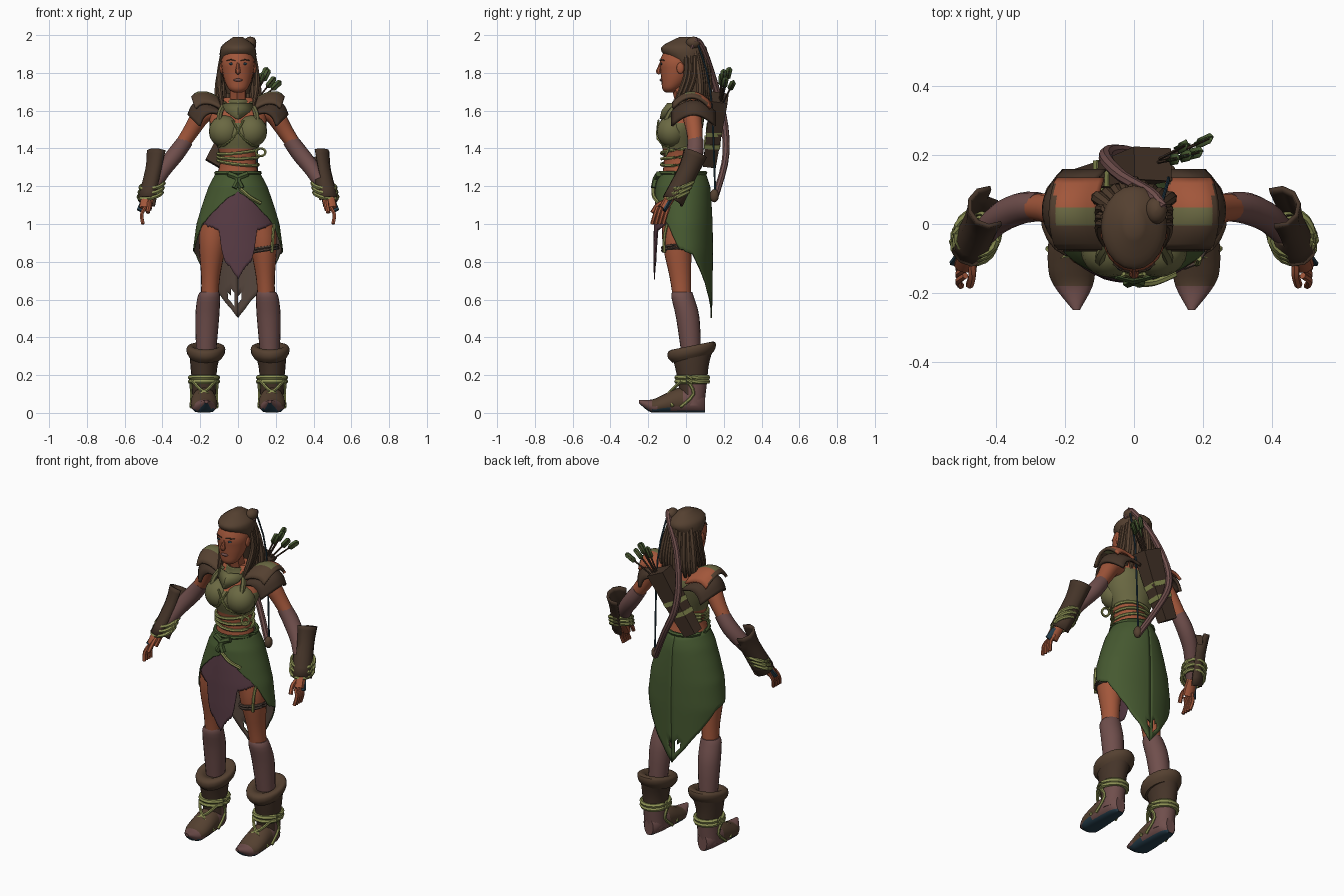
import bpy, bmesh, math, random
from mathutils import Vector as V

random.seed(4)
cube = bpy.data.objects.get("Cube")
if cube:
    bpy.data.objects.remove(cube)
made = []


def colour(name, red, green, blue):
    material = bpy.data.materials.new(name)
    material.use_nodes = True
    material.diffuse_color = (red, green, blue, 1)
    shader = material.node_tree.nodes["Principled BSDF"]
    shader.inputs["Base Color"].default_value = material.diffuse_color
    return material


SKIN = colour("skin", .36, .094, .043)
BROWN = colour("brown leather", .09, .052, .03)
DARK = colour("dark leather", .06, .035, .022)
SOCK = colour("dusty rose wool", .16, .077, .072)
PLUM = colour("plum cloth", .1, .045, .06)
GREEN = colour("forest green", .061, .1, .03)
OLIVE = colour("olive cloth", .145, .14, .055)
VINE = colour("vine cord", .27, .29, .09)
TEAL = colour("dark teal", .02, .05, .075)
LINING = colour("grey lining", .09, .06, .046)


def spline(points, steps=3):
    """Smooth path through tuples of any length."""
    last, out = len(points) - 1, []
    for i in range(last):
        near = [points[max(0, min(last, i + shift))] for shift in (-1, 0, 1, 2)]
        for step in range(steps):
            t = step / steps
            out.append(tuple(b + t / 2 * (c - a + t * (2*a - 5*b + 4*c - d + t * (3*(b - c) + d - a)))
                             for a, b, c, d in zip(*near)))
    return out + [tuple(points[-1])]


def table(rows, key):
    """Linear interpolation in rows of (key, values...)."""
    for low, high in zip(rows, rows[1:]):
        if key <= high[0]:
            t = max(0, (key - low[0]) / (high[0] - low[0]))
            return [p + (q - p) * t for p, q in zip(low[1:], high[1:])]
    return rows[-1][1:]


def circle(count, offset=0):
    return [math.tau * (i + offset) / count for i in range(count)]


def grid(name, rows, mats, wrap=True, caps=True, loop=False, rule=None, drop=None, solid=0, lined=False):
    bm = bmesh.new()
    verts = [[bm.verts.new(p) for p in row] for row in rows]
    count, across = len(verts), len(verts[0])
    for i in range(count if loop else count - 1):
        a, b = verts[i], verts[(i + 1) % count]
        for j in range(across if wrap else across - 1):
            k = (j + 1) % across
            bm.faces.new((a[j], b[j], b[k], a[k]))
    if caps and wrap and not loop:
        bm.faces.new(verts[0])
        bm.faces.new(verts[-1])
    if not lined:
        bmesh.ops.recalc_face_normals(bm, faces=bm.faces)
    bm.normal_update()
    if drop:
        gone = [f for f in bm.faces if drop(f.calc_center_median())]
        bmesh.ops.delete(bm, geom=gone, context='FACES')
    for face in bm.faces:
        face.material_index = rule(face.calc_center_median(), face.normal) if rule else 0
    mesh = bpy.data.meshes.new(name)
    bm.to_mesh(mesh)
    bm.free()
    for mat in mats if isinstance(mats, list) else [mats]:
        mesh.materials.append(mat)
    ob = bpy.data.objects.new(name, mesh)
    bpy.context.collection.objects.link(ob)
    if solid:
        shell = ob.modifiers.new("thickness", 'SOLIDIFY')
        shell.thickness = solid
        shell.material_offset = int(lined)
    made.append(ob)


def loft(name, rings, mats, sides=20, steps=3, **options):
    """Stacked ellipses: x, y, z, x radius, y radius, slope along y."""
    rows = [[(x + rx * math.cos(a), y + ry * math.sin(a), z + slope * ry * math.sin(a)) for a in circle(sides)]
            for x, y, z, rx, ry, slope in spline([(*r, 0)[:6] for r in rings], steps)]
    grid(name, rows, mats, **options)


def tube(name, points, mats, sides=8, steps=3, flat=1, loop=False, **options):
    """Round section along a path of x, y, z, radius."""
    path, rows = spline(points, steps), []
    for i, p in enumerate(path):
        after = path[(i+1) % len(path)] if loop else path[min(i+1, len(path)-1)]
        before = path[i-1] if loop or i else path[0]
        t = (V(after[:3]) - V(before[:3])).normalized()
        u = t.cross(V((.1, 1, .1))).normalized()
        w = t.cross(u)
        rows.append([V(p[:3]) + p[3] * (u * math.cos(a) + w * flat * math.sin(a)) for a in circle(sides, .5)])
    grid(name, rows, mats, loop=loop, **options)


def cord(name, radius, points, mat, **options):
    tube(name, [(*p, radius) for p in points], mat, 6, **options)


def hoop(name, centre, rx, ry, radius, mat, tilt_x=0, tilt_y=0):
    x, y, z = centre
    cord(name, radius, [(x + rx * math.cos(a), y + ry * math.sin(a), z + tilt_x * math.cos(a) + tilt_y * math.sin(a))
                        for a in circle(18)], mat, steps=1, loop=True)


def ball(name, centre, radii, mat):
    x, y, z = centre
    rx, ry, rz = radii
    bands = [math.pi * (i + .1) / 8.2 for i in range(9)]
    loft(name, [(x, y, z - rz * math.cos(a), rx * math.sin(a), ry * math.sin(a)) for a in bands], mat, steps=1)


# Torso and cropped top
loft("torso", [(0, -.02, 1.2, .135, .115), (0, -.03, 1.3, .1, .09), (0, -.03, 1.38, .1, .09),
               (0, -.03, 1.49, .145, .115), (0, 0, 1.56, .15, .095), (0, .01, 1.62, .14, .07),
               (0, .01, 1.67, .07, .05)], [SKIN, OLIVE], sides=28, steps=5,
     rule=lambda c, n: int(1.4 < c.z < (1.53 if n.y < .1 else 1.6)))
cord("neck", .047, [(0, 0, 1.6), (0, -.015, 1.67), (0, -.04, 1.76)], SKIN)
loft("collar", [(0, 0, 1.59, .095, .09), (0, 0, 1.63, .07, .07), (0, -.01, 1.66, .055, .055)],
     OLIVE, caps=False, solid=.008)
grid("collar_point", [[(-w, y + w / 3, z), (0, y - .01, z), (w, y + w / 3, z)]
                      for w, y, z in ((.085, -.09, 1.64), (.07, -.12, 1.6), (.01, -.13, 1.555))],
     OLIVE, wrap=False, solid=.01)
for s, side in ((1, "left"), (-1, "right")):
    ball(side + "_bust", (s * .07, -.075, 1.49), (.085, .08, .085), OLIVE)
    cord(side + "_top_strap", .015, [(s*.1, -.11, 1.54), (s*.095, -.085, 1.59), (s*.07, -.04, 1.64)], OLIVE)
    cord(side + "_bodice_cord", .006, [(s*-.03, -.145, 1.55), (s*.03, -.15, 1.45), (s*.1, -.09, 1.41)], VINE)
for i in range(3):
    hoop("waist_cord", (0, -.03, 1.325 + i * .03), .107, .1, .009, VINE, .012 * (i - 1), .01)
hoop("cord_loop", (.12, -.1, 1.38), .025, .01, .007, VINE, 0, .02)

# Skirt and loincloth
FLARE = [(.5, .2, .155), (.85, .24, .16), (1, .22, .158), (1.1, .19, .153), (1.2, .155, .145), (1.28, .112, .118)]


def drape(name, hem, mats, reach, scale, top, cols=72, drop=None):
    """Cloth hung round the hips; the hem height depends on the angle from the front."""
    angles = [reach * (2 * j / cols - 1) for j in range(cols + 1)]
    ends = [table(hem, abs(a))[0] + random.uniform(-.005, .005) for a in angles]
    rows = []
    for i in range(21):
        row = []
        for angle, end in zip(angles, ends):
            z = top + (end - top) * i / 20
            rx, ry = table(FLARE, z)
            a = math.radians(angle)
            row.append((scale * rx * math.sin(a), -.017 - scale * ry * math.cos(a), z))
        rows.append(row)
    grid(name, rows, mats, wrap=False, drop=drop, solid=.007, lined=True)


drape("skirt", [(0, 1.17), (25, 1.12), (60, 1), (82, .87), (110, .84), (150, .64), (180, .505)],
      [GREEN, LINING], 180, 1, 1.275,
      drop=lambda c: c.y > 0 and abs(c.z - .61) < .03 and (abs(c.x + .04) < .018 or abs(c.x - .015) < .01))
drape("loincloth", [(0, .71), (10, .77), (18, .8), (28, .97), (60, 1)], [PLUM, PLUM], 60, .97, 1.24)
cord("skirt_trim", .01, [(.01, -.174, 1.19), (.06, -.17, 1.145), (.12, -.145, 1.11)], VINE)
hoop("belt", (0, -.017, 1.27), .115, .12, .012, GREEN)
for s in (1, -1):
    cord("belt_knot", .016, [(s * .05, -.145, 1.265), (0, -.16, 1.24), (s * .02, -.17, 1.19)], GREEN)

# Head and face
loft("head", [(0, -.085, 1.697, .024, .024), (0, -.08, 1.715, .05, .045), (0, -.06, 1.755, .07, .07),
              (0, -.045, 1.81, .084, .09), (0, -.04, 1.87, .087, .097), (0, -.03, 1.96, .05, .06)], SKIN)
tube("nose", [(0, -.13, 1.86, .007), (0, -.14, 1.83, .01), (0, -.145, 1.807, .015), (0, -.137, 1.797, .008)], SKIN)
ball("lips", (0, -.13, 1.762), (.024, .01, .008), SOCK)
for s in (1, -1):
    ball("eye", (s * .035, -.13, 1.848), (.014, .006, .006), TEAL)
    cord("brow", .003, [(s * .014, -.138, 1.866), (s * .038, -.133, 1.87), (s * .06, -.115, 1.866)], DARK)
    ball("ear", (s * .087, -.03, 1.825), (.01, .02, .03), SKIN)

# Hair and long locks
loft("hair", [(0, .055, 1.69, .06, .045), (0, .03, 1.82, .09, .07), (0, 0, 1.88, .096, .1),
              (0, -.01, 1.92, .095, .122), (0, -.01, 1.95, .08, .105), (0, 0, 1.99, .025, .035)], BROWN, steps=4)
for i in range(9):
    x = (i - 4) * .022
    y = .1 - abs(x) / 2
    tube("back_lock", [(x * .7, y - .01, 1.93, .016), (x, y + .01, 1.82, .02), (x * 1.2, y + .02, 1.7, .02),
                       (x * 1.2, y, random.uniform(1.53, 1.63), .009)], BROWN)
for s in (1, -1):
    for y in (0, .02, .045):
        tube("side_lock", [(s * .085, y, 1.89, .012), (s * .1, y, 1.79, .014), (s * .095, y - .03, 1.7, .015),
                           (s * .08, y - .07, random.uniform(1.59, 1.64), .007)], BROWN)
ball("hair_knot", (.065, .04, 1.96), (.032, .04, .032), BROWN)

for s, side in ((1, "left"), (-1, "right")):
    # Arms, sleeves and hands
    tube(side + "_upper_arm", [(s*.13, .02, 1.6, .05), (s*.19, .03, 1.58, .052), (s*.25, .045, 1.49, .043),
                               (s*.31, .05, 1.4, .037)], SKIN, 14)
    tube(side + "_sleeve", [(s*.275, .05, 1.445, .042), (s*.33, .045, 1.37, .046), (s*.4, .01, 1.28, .042),
                            (s*.465, -.065, 1.16, .03)], SOCK, 14)
    tube(side + "_palm", [(s*.463, -.06, 1.17, .026), (s*.48, -.09, 1.13, .034), (s*.49, -.12, 1.08, .034)],
         SKIN, 10, flat=.75)
    for i in range(4):
        y = i * .02 - .03
        cord(side + "_finger", .01, [(s*.49, y - .12, 1.09), (s*.51, y - .135, 1.05), (s*.503, y - .15, 1)], SKIN)
    cord(side + "_thumb", .012, [(s*.47, -.11, 1.12), (s*.47, -.15, 1.1), (s*.478, -.178, 1.06)], SKIN)
    cord(side + "_glove_back", .019, [(s*.495, -.08, 1.13), (s*.52, -.115, 1.07)], TEAL, flat=.5)
    # Bracers open on the inner side
    tube(side + "_bracer", [(s*.42, .05, 1.375, .066), (s*.437, .01, 1.28, .056), (s*.474, -.07, 1.12, .06)], DARK,
         10, caps=False, drop=lambda c: abs(c.x) < .42 + (1.25 - c.z) * .2, solid=.012)
    for i in range(3):
        hoop(side + "_wrist_cord", (s * (.465 - i * .005), i * .012 - .05, 1.155 + i * .025),
             .062, .062, .011, VINE, s * -.012, .018)
    # Layered shoulder pads
    for name, profile, middle, reach, bend, mats, rule in (
            ("upper", [(.105, 1.675), (.16, 1.7), (.215, 1.7), (.248, 1.675)], .03, .105, .02, [BROWN, OLIVE, SKIN],
             lambda c, n: 0 if c.y < 0 or abs(c.x) > .228 else 1 if c.y < .05 else 2),
            ("lower", [(.14, 1.645), (.2, 1.655), (.245, 1.63), (.268, 1.58)], .04, .12, .06, DARK, None)):
        grid(side + "_shoulder_pad_" + name,
             [[(s * (x - bend * t * t), middle + reach * t, z - t * t * .06) for x, z in spline(profile)]
              for t in (i / 6 - 1 for i in range(13))], mats, wrap=False, rule=rule, solid=.016)
    # Legs and stockings
    loft(side + "_thigh", [(s*.09, -.03, 1.1, .09, .1), (s*.125, -.043, .97, .08, .085), (s*.136, -.045, .87, .07, .075),
                           (s*.145, -.03, .72, .05, .057), (s*.15, -.02, .6, .046, .048)], SKIN)
    loft(side + "_stocking", [(s*.15, -.02, .64, .05, .053), (s*.155, -.017, .61, .06, .06), (s*.163, .01, .5, .063, .062),
                              (s*.17, .03, .28, .05, .05)], SOCK)
    # Boots
    foot_x = s * .18
    loft(side + "_boot_shaft", [(foot_x, .035, .04, .062, .062), (foot_x, .035, .16, .064, .076),
                                (foot_x, .03, .25, .072, .09), (s*.172, .03, .33, .085, .11)], [DARK, SOCK],
         rule=lambda c, n: int(c.z < .15 and c.y > .01))
    loft(side + "_boot_cuff", [(s*.17, .03, z, rx, rx * 1.25, .2) for z, rx in
                               ((.285, .08), (.315, .1), (.348, .1), (.355, .075), (.335, .045))], BROWN)
    foot = spline([(.1, .05, .03, .045), (.06, .062, .058, .06), (-.04, .062, .068, .062), (-.12, .045, .07, .045),
                   (-.18, .034, .056, .032), (-.25, .06, .01, .008)], 4)
    grid(side + "_shoe", [[(foot_x + rx * math.cos(a) - s * max(0, -y - .15) / 8, y, max(.002, z + rz * 1.15 * math.sin(a)))
                           for a in circle(16)] for y, z, rx, rz in foot], [SOCK, BROWN, TEAL],
         rule=lambda c, n: 2 if c.z < .012 or n.z < -.6 else int(-.18 < c.y < -.01 and c.z > .03))
    for z in (.166, .188):
        hoop(side + "_ankle_cord", (foot_x, .033, z), .073, .084, .013, VINE)
    for e in (1, -1):
        cord(side + "_instep_cord", .009, [(foot_x - e*.06, -.025, .17), (foot_x - e*.02, -.07, .125),
                                           (foot_x + e*.035, -.095, .09), (foot_x + e*.07, -.07, .035)], VINE)
        cord(side + "_heel_cord", .009, [(foot_x + e*.07, .01, .17), (foot_x + e*.066, .04, .1),
                                         (foot_x + e*.068, -.03, .03)], VINE)

# Thigh strap on one leg
for z in (.86, .875):
    hoop("thigh_strap", (.137, -.045, z), .075, .08, .008, LINING, .012)
cord("thigh_cord", .008, [(.19, -.1, 1), (.185, -.115, .93), (.18, -.115, .85)], VINE)

# Quiver and arrows
tube("quiver", [(-.135, .125, 1.32, .06), (-.03, .15, 1.5, .072), (.055, .175, 1.67, .085)], DARK, 4, steps=1, flat=.8)
for x, y, z in ((-.075, .14, 1.42), (-.04, .15, 1.485)):
    tube("quiver_band", [(x, y, z, .073), (x + .012, y, z + .022, .075)], VINE, 4, steps=1, flat=.82)
cord("quiver_strap", .014, [(.1, .13, 1.62), (.13, .06, 1.65), (.12, -.03, 1.63)], BROWN)
for tip in (V((.125, .19, 1.79)), V((.16, .2, 1.81)), V((.22, .25, 1.75)), V((.15, .23, 1.82)), V((.19, .21, 1.77))):
    base = V((.03 + tip.x / 8, .175, 1.6))
    cord("arrow_shaft", .005, [base, tip], DARK, steps=1)
    along = (tip - base).normalized()
    for axis in (V((0, 1, 0)), V((1, 0, 0))):
        across = along.cross(axis).normalized()
        grid("arrow_feather", [[tip - along * back - across * width, tip - along * back + across * width]
                               for back, width in ((.06, .005), (.05, .016), (0, .016), (-.01, .006))],
             GREEN, wrap=False, solid=.003)

# Bow slung across the back
tube("bow", [(.085, .03, 1.93, .009), (.08, .055, 1.975, .014), (.05, .09, 1.93, .016), (-.03, .135, 1.8, .018),
             (-.08, .185, 1.62, .02), (-.07, .21, 1.47, .02), (0, .205, 1.32, .018), (.1, .15, 1.13, .018)], SOCK)
ball("bow_tip", (.1, .15, 1.15), (.022, .024, .035), BROWN)
cord("bowstring", .005, [(.08, .06, 1.96), (.1, .13, 1.7), (.1, .155, 1.15)], TEAL)

# Smooth shading with sharp creases kept
bpy.ops.object.select_all(action='DESELECT')
for ob in made:
    ob.select_set(True)
bpy.context.view_layer.objects.active = made[0]
bpy.ops.object.shade_smooth_by_angle(angle=math.radians(40))
